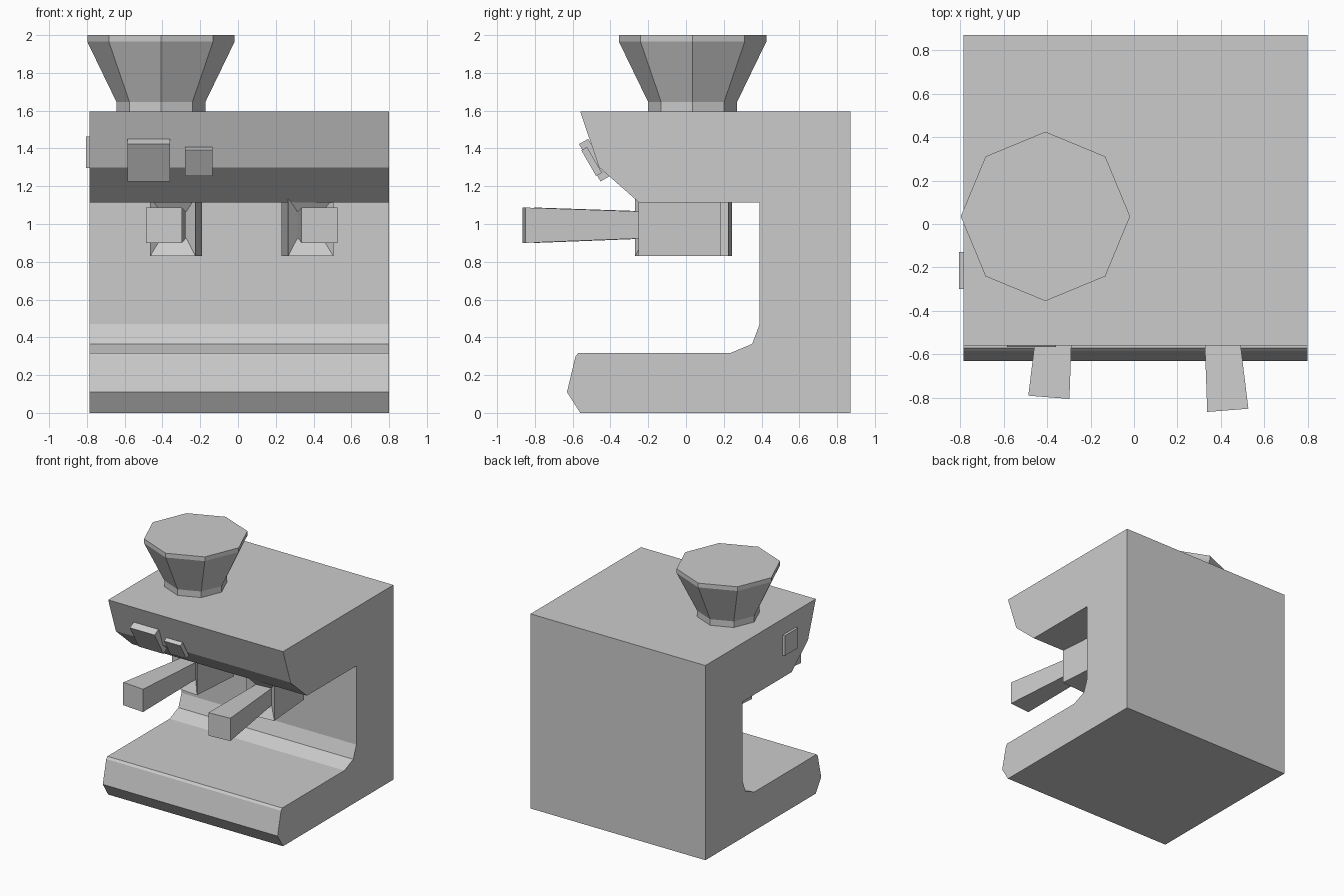
import bpy, bmesh
from math import radians
from mathutils import Matrix

cube = bpy.data.objects.get("Cube")
if cube:
    bpy.data.objects.remove(cube, do_unlink=True)

grey = bpy.data.materials.new("light_grey")
grey.use_nodes = True
colour = (0.6, 0.6, 0.6, 1)
grey.diffuse_color = colour
grey.node_tree.nodes["Principled BSDF"].inputs["Base Color"].default_value = colour


def finish(name, bm):
    """Turn a bmesh into a flat-shaded grey object."""
    bmesh.ops.recalc_face_normals(bm, faces=bm.faces[:])
    mesh = bpy.data.meshes.new(name)
    bm.to_mesh(mesh)
    bm.free()
    mesh.materials.append(grey)
    obj = bpy.data.objects.new(name, mesh)
    bpy.context.collection.objects.link(obj)
    return obj


def loft(name, rings):
    """Skin a list of equal-length point rings and cap both ends."""
    bm = bmesh.new()
    rings = [[bm.verts.new(p) for p in ring] for ring in rings]
    for a, b in zip(rings, rings[1:]):
        for i in range(len(a)):
            j = (i + 1) % len(a)
            bm.faces.new((a[i], a[j], b[j], b[i]))
    bm.faces.new(rings[0])
    bm.faces.new(rings[-1])
    return finish(name, bm)


def box(name, centre, size, tilt=0):
    bm = bmesh.new()
    place = (Matrix.Translation(centre) @ Matrix.Rotation(radians(tilt), 4, 'X')
             @ Matrix.Diagonal((*size, 1)))
    bmesh.ops.create_cube(bm, size=1, matrix=place)
    return finish(name, bm)


# C-shaped body: side profile (y, z) extruded across x
profile = [(-0.56, 0), (0.87, 0), (0.87, 1.595), (-0.56, 1.595), (-0.46, 1.3),
           (-0.25, 1.115), (0.39, 1.115), (0.39, 0.47), (0.35, 0.365),
           (0.235, 0.317), (-0.57, 0.317), (-0.585, 0.3), (-0.63, 0.11)]
loft("body", [[(x, y, z) for y, z in profile] for x in (-0.785, 0.8)])

# Eight-sided bean hopper
hopper_rings = []
for z, r in ((1.595, 0.235), (1.645, 0.235), (1.965, 0.39), (2.0, 0.39)):
    ring = [Matrix.Rotation(radians(45 * i), 3, 'Z').col[0] * r for i in range(8)]
    hopper_rings.append([(p.x - 0.408, p.y + 0.035, z) for p in ring])
loft("bean_hopper", hopper_rings)


# Brew heads with recessed fronts running into flared handles
def section(half, y, low, high):
    return [(-half, y, low), (half, y, low), (half, y, high), (-half, y, high)]


for name, x, y, turn in (("right_brew_handle", -0.345, -0.2, -4.5),
                         ("left_brew_handle", 0.385, -0.26, 4.5)):
    head = loft(name, [section(0.12, 0.435, 0.83, 1.14),
                       section(0.12, 0, 0.83, 1.14),
                       section(0.067, 0.05, 0.925, 1.065),
                       section(0.095, -0.6, 0.9, 1.087)])
    head.location = (x, y, 0)
    head.rotation_euler.z = radians(turn)

# Tilted front buttons and the small side plate
box("large_button", (-0.472, -0.485, 1.338), (0.225, 0.056, 0.228), 30)
box("small_button", (-0.208, -0.5, 1.331), (0.147, 0.035, 0.158), 30)
box("side_plate", (-0.79, -0.215, 1.38), (0.03, 0.17, 0.165))
